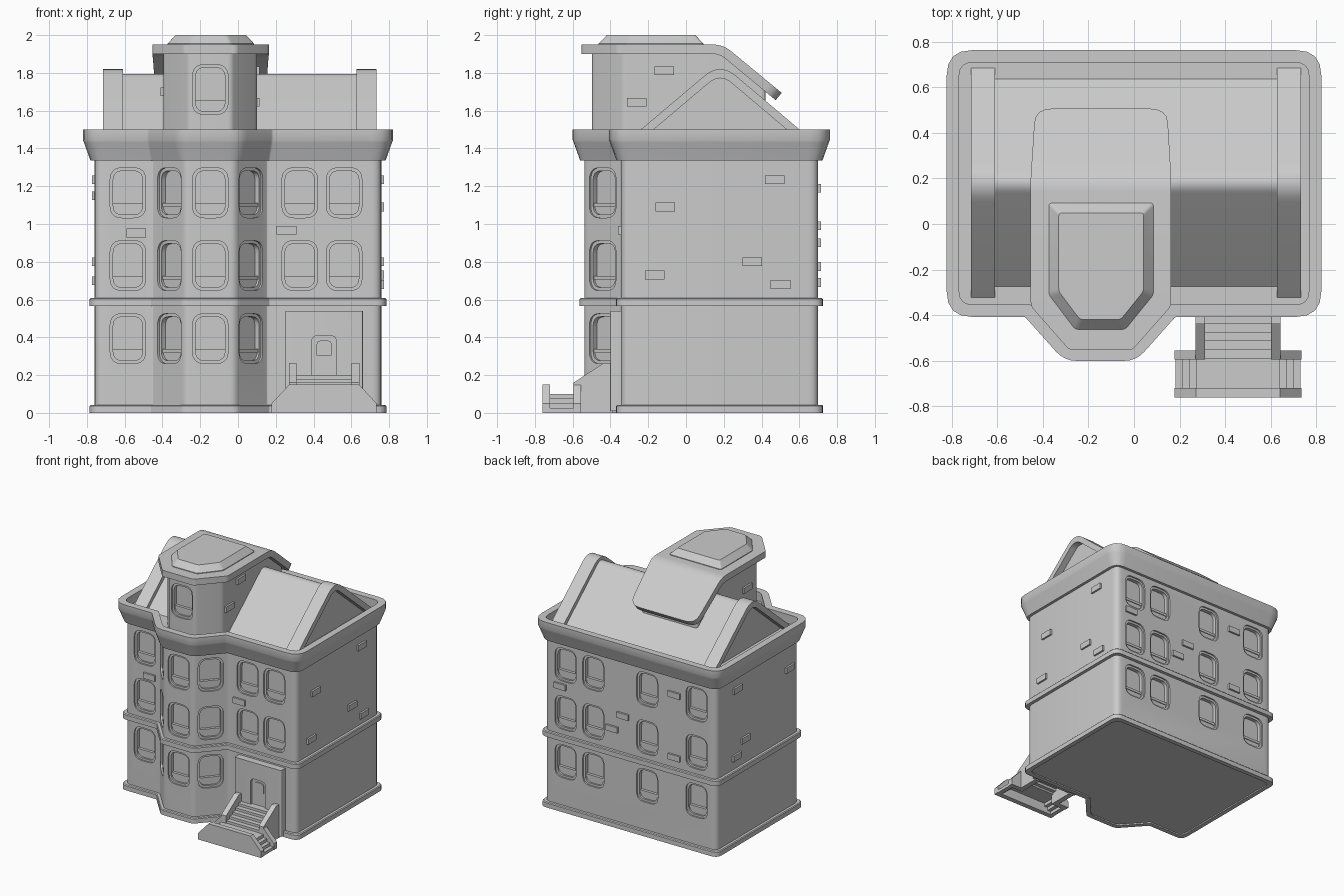
import bpy, bmesh
from math import sin, cos, atan2, pi
from mathutils import Vector, Matrix

default = bpy.data.objects.get("Cube")
if default:
    bpy.data.objects.remove(default, do_unlink=True)

stone = bpy.data.materials.new("pale grey stone")
stone.use_nodes = True
GREY = (0.6, 0.6, 0.6, 1)
stone.diffuse_color = GREY
stone.node_tree.nodes["Principled BSDF"].inputs["Base Color"].default_value = GREY
parts = []


# ---- helpers ----
def finish(bm, name):
    bmesh.ops.recalc_face_normals(bm, faces=bm.faces)
    mesh = bpy.data.meshes.new(name)
    bm.to_mesh(mesh)
    bm.free()
    mesh.materials.append(stone)
    ob = bpy.data.objects.new(name, mesh)
    bpy.context.collection.objects.link(ob)
    parts.append(ob)
    return ob


def outline(pts, off=0, cuts=0, seg=4):
    """Offset an anticlockwise polygon outward, then round its corners."""
    pts = [Vector(p) for p in pts]
    n = len(pts)
    cuts = cuts if isinstance(cuts, list) else [cuts] * n
    moved = []
    for i, p in enumerate(pts):
        a = (p - pts[i - 1]).normalized()
        b = (pts[(i + 1) % n] - p).normalized()
        na, nb = Vector((a.y, -a.x)), Vector((b.y, -b.x))
        moved.append(p + (na + nb) * off / (1 + na.dot(nb)))
    out = []
    for i, p in enumerate(moved):
        if not cuts[i]:
            out.append(p)
            continue
        a = p + (moved[i - 1] - p).normalized() * cuts[i]
        b = p + (moved[(i + 1) % n] - p).normalized() * cuts[i]
        for k in range(seg + 1):
            t = k / seg
            out.append(a * (1 - t) ** 2 + p * 2 * t * (1 - t) + b * t * t)
    return out


def loft(bm, rings, closed=False, matrix=None):
    matrix = matrix or Matrix()
    loops = [[bm.verts.new(matrix @ Vector(v)) for v in r] for r in rings]
    n = len(loops[0])
    pairs = list(zip(loops, loops[1:])) + ([(loops[-1], loops[0])] if closed else [])
    for a, b in pairs:
        for i in range(n):
            j = (i + 1) % n
            bm.faces.new((a[i], a[j], b[j], b[i]))
    if not closed:
        bm.faces.new(loops[0])
        bm.faces.new(loops[-1])


def place(pts, axis, at):
    if axis == "x":
        return [(at, p[0], p[1]) for p in pts]
    if axis == "y":
        return [(p[0], at, p[1]) for p in pts]
    return [(p[0], p[1], at) for p in pts]


def prism(bm, pts, axis, a, b, matrix=None):
    loft(bm, [place(pts, axis, a), place(pts, axis, b)], matrix=matrix)


def rect(x0, x1, y0, y1):
    return [(x0, y0), (x1, y0), (x1, y1), (x0, y1)]


def facing(x, y, z, angle):
    """Local -y points out of the wall; angle 0 is the front."""
    return Matrix.Translation((x, y, z)) @ Matrix.Rotation(angle, 4, "Z")


# ---- main walls with the angled bay ----
W, FRONT, BACK = 0.759, -0.345, 0.7
PLAN = [(-W, FRONT), (-0.45, FRONT), (-0.278, -0.538), (-0.018, -0.538),
        (0.154, FRONT), (W, FRONT), (W, BACK), (-W, BACK)]
r, s, c = 0.05, 0.025, 0.004
CUTS = [r, c, s, s, c, r, r, r]


def plan_ring(off, z, grow=1):
    return place(outline(PLAN, off, [k * grow for k in CUTS]), "z", z)


bm = bmesh.new()
loft(bm, [plan_ring(o, z) for o, z in ((0, 0.01), (0, 1.4), (0.012, 1.4), (0.012, 1.43))])
walls = finish(bm, "walls")

# ---- base trim, floor band, flared cornice ----
for name, z0, z1 in (("base_trim", 0, 0.042), ("floor_band", 0.565, 0.608)):
    bm = bmesh.new()
    loft(bm, [plan_ring(o, z, 1.2) for o, z in
              ((-0.01, z0), (0.026, z0), (0.026, z1 - 0.006), (0.02, z1), (-0.01, z1))], closed=True)
    finish(bm, name)
bm = bmesh.new()
loft(bm, [plan_ring(o, z, g) for o, z, g in
          ((-0.03, 1.335, 1), (0.022, 1.335, 1.6), (0.056, 1.43, 2.1), (0.062, 1.445, 2.2),
           (0.062, 1.5, 2.2), (0.008, 1.5, 1.2), (0.008, 1.41, 1.2), (-0.03, 1.41, 1))], closed=True)
finish(bm, "cornice")

# ---- tower, trimmed under its sloping roof ----
TILT = 0.69
TOWER = [(-0.395, -0.33), (-0.262, -0.497), (-0.034, -0.497),
         (0.1, -0.33), (0.1, 0.42), (-0.395, 0.42)]
bm = bmesh.new()
prism(bm, outline(TOWER, 0, 0.02), "z", 1.4, 1.92)
bmesh.ops.bisect_plane(bm, geom=bm.verts[:] + bm.edges[:] + bm.faces[:], clear_outer=True,
                       plane_co=(0, 0.22, 1.895), plane_no=(0, sin(TILT), cos(TILT)))
bmesh.ops.holes_fill(bm, edges=[e for e in bm.edges if e.is_boundary])
tower = finish(bm, "tower")

# ---- tower roof slab, bent down toward the back ----
SLAB = [(-0.453, -0.36), (-0.283, -0.553), (-0.008, -0.553), (0.163, -0.36),
        (0.163, 0.2), (0.145, 0.594), (-0.433, 0.594), (-0.453, 0.2)]
TOP, BEND, RADIUS = 1.95, 0.1425, 0.15
ARC = RADIUS * TILT
bm = bmesh.new()
prism(bm, outline(SLAB, 0, [0.02] * 4 + [0.01, 0.08, 0.08, 0.01]), "z", TOP - 0.05, TOP)
for i in range(7):
    bmesh.ops.bisect_plane(bm, geom=bm.verts[:] + bm.edges[:] + bm.faces[:],
                           plane_co=(0, BEND + ARC * i / 6, 0), plane_no=(0, 1, 0))
for v in bm.verts:
    d = v.co.y - BEND
    if d > 0:
        a, rest = min(d / RADIUS, TILT), max(d - ARC, 0)
        h = RADIUS - (TOP - v.co.z)
        v.co.y = BEND + h * sin(a) + rest * cos(a)
        v.co.z = TOP - RADIUS + h * cos(a) - rest * sin(a)
finish(bm, "tower_roof")

CAP = [(-0.373, -0.31), (-0.258, -0.462), (-0.038, -0.462), (0.085, -0.31), (0.085, 0.092), (-0.373, 0.092)]
bm = bmesh.new()
loft(bm, [place(outline(CAP, o, 0.015), "z", z) for o, z in ((0, 1.94), (0, 1.955), (-0.043, 2))])
finish(bm, "tower_cap")

# ---- gabled roof and its end copings ----
MID, FLOOR, PITCH = 0.181, 1.42, 0.845


def gable(half, cut):
    pts = [(MID - half, FLOOR), (MID + half, FLOOR), (MID, FLOOR + half * PITCH)]
    return outline(pts, 0, [0, 0, cut], 8)


bm = bmesh.new()
prism(bm, gable(0.467, 0.06), "x", -0.64, 0.66)
finish(bm, "main_roof")
for name, side in (("left_gable", 1), ("right_gable", -1)):
    bm = bmesh.new()
    outer, inner = gable(0.515, 0.11), gable(0.447, 0.08)
    loft(bm, [place(p, "x", 0.009 + side * x) for p, x in
              ((outer, 0.618), (outer, 0.723), (inner, 0.723), (inner, 0.67))])
    finish(bm, name)

# ---- windows: stepped recesses plus a raised lower sash ----
BAY_X, BAY_Y, BAY_ANGLE = 0.216, -0.4415, atan2(0.193, 0.172)
CENTRE = -0.147
ROWS = (0.393, 0.78, 1.165)
spots = [facing(CENTRE, -0.497, 1.712, 0)]
for z in ROWS:
    spots.append(facing(CENTRE, -0.538, z, 0))
    for side in (-1, 1):
        spots.append(facing(CENTRE + side * BAY_X, BAY_Y, z, side * BAY_ANGLE))
    for x in (-0.583, 0.327, 0.562):
        if x < 0 or z > ROWS[0]:
            spots.append(facing(x, FRONT, z, 0))
    for x in (0.575, 0.33, CENTRE, -0.583):
        spots.append(facing(x, BACK, z, pi))

cut, sash = bmesh.new(), bmesh.new()
PANE = rect(-0.094, 0.094, -0.132, 0.132)
for m in spots:
    loft(cut, [place(outline(PANE, o, k, 6), "y", y) for o, k, y in
               ((0, 0.065, -0.02), (0, 0.065, 0.012), (-0.016, 0.052, 0.012), (-0.016, 0.052, 0.042))],
         matrix=m)
    prism(sash, outline(rect(-0.079, 0.079, -0.117, -0.062), 0, [0.045, 0.045, 0, 0]),
          "y", 0.026, 0.05, m)
    prism(sash, rect(-0.079, 0.079, -0.075, -0.055), "y", 0.02, 0.05, m)
finish(sash, "window_sashes")

# ---- entrance block with recessed door ----
DOOR_X, PORCH = 0.456, -0.4
bm = bmesh.new()
prism(bm, outline(rect(0.251, 0.661, PORCH, -0.3), 0, 0.008), "z", 0.01, 0.54)
porch = finish(bm, "entrance_block")
door = facing(DOOR_X, PORCH, 0.303, 0)
prism(cut, outline(rect(-0.065, 0.065, -0.105, 0.105), 0, [0, 0, 0.032, 0.032]), "y", -0.02, 0.02, door)
bm = bmesh.new()
prism(bm, outline(rect(-0.04, 0.04, 0.0, 0.08), 0, [0, 0, 0.025, 0.025]), "y", 0.012, 0.021, door)
finish(bm, "door_panel")

cutter = finish(cut, "opening_cutter")
cutter.hide_render = True
parts.remove(cutter)
for ob in (walls, tower, porch):
    mod = ob.modifiers.new("openings", "BOOLEAN")
    mod.operation, mod.solver, mod.object = "DIFFERENCE", "EXACT", cutter
    bpy.context.view_layer.objects.active = ob
    bpy.ops.object.modifier_apply(modifier=mod.name)
bpy.data.objects.remove(cutter, do_unlink=True)

# ---- stairs: open-backed treads, landing, side steps and walls ----
bm = bmesh.new()
for i in range(5):
    y, top = -0.59 + 0.038 * i, 0.12 + 0.02 * i
    prism(bm, rect(DOOR_X - 0.16, DOOR_X + 0.16, y, y + 0.045), "z", top - 0.03, top)
prism(bm, rect(DOOR_X - 0.185, DOOR_X + 0.185, -0.74, -0.575), "z", 0.075, 0.1)
for i in range(3):
    inner, top = 0.18 + 0.03 * i, 0.075 - 0.025 * i
    for side in (-1, 1):
        ends = sorted((DOOR_X + side * inner, DOOR_X + side * (inner + 0.035)))
        prism(bm, rect(*ends, -0.74, -0.575), "z", top - 0.025, top)
finish(bm, "steps")

bm = bmesh.new()
side_wall = [(0.145, 0), (0.278, 0), (0.278, 0.05), (0.185, 0.15), (0.145, 0.15)]
cheek = [(-0.595, 0), (-0.39, 0), (-0.39, 0.265), (-0.435, 0.265), (-0.595, 0.16)]
for side in (-1, 1):
    prism(bm, [(DOOR_X + side * x, z) for x, z in side_wall], "y", -0.595, -0.555)
    prism(bm, cheek, "x", DOOR_X + side * 0.145, DOOR_X + side * 0.187)
front = side_wall[1:4]
prism(bm, [(DOOR_X + x, z) for x, z in front] + [(DOOR_X - x, z) for x, z in reversed(front)],
      "y", -0.76, -0.72)
finish(bm, "stair_walls")

# ---- scattered raised bricks, by wall ----
BRICKS = {
    0: [(-0.538, 0.952), (0.257, 0.967)],
    pi / 2: [(0.47, 1.235), (-0.11, 1.09), (0.35, 0.8), (-0.165, 0.73), (0.5, 0.68)],
    pi: [(0.62, 0.99), (0.065, 0.9), (0.16, 0.775), (-0.39, 1.19), (-0.39, 0.69)],
    -pi / 2: [(-0.22, 1.15), (0.44, 1.235), (0.34, 0.8), (0.45, 0.7)],
}
bm = bmesh.new()
spots = []
for angle, places in BRICKS.items():
    for t, z in places:
        if angle in (0, pi):
            spots.append(facing(t, BACK if angle else FRONT, z, angle))
        else:
            spots.append(facing(W if angle > 0 else -W, t, z, angle))
spots += [facing(0.1, -0.115, 1.812, pi / 2), facing(0.1, -0.26, 1.645, pi / 2),
          facing(-0.395, -0.2, 1.7, -pi / 2)]
for m in spots:
    prism(bm, rect(-0.052, 0.052, -0.023, 0.023), "y", -0.015, 0.01, m)
finish(bm, "raised_bricks")

# ---- smooth the rounded corners ----
bpy.ops.object.select_all(action="DESELECT")
for ob in parts:
    ob.select_set(True)
bpy.context.view_layer.objects.active = walls
bpy.ops.object.shade_smooth_by_angle(angle=pi / 6)
